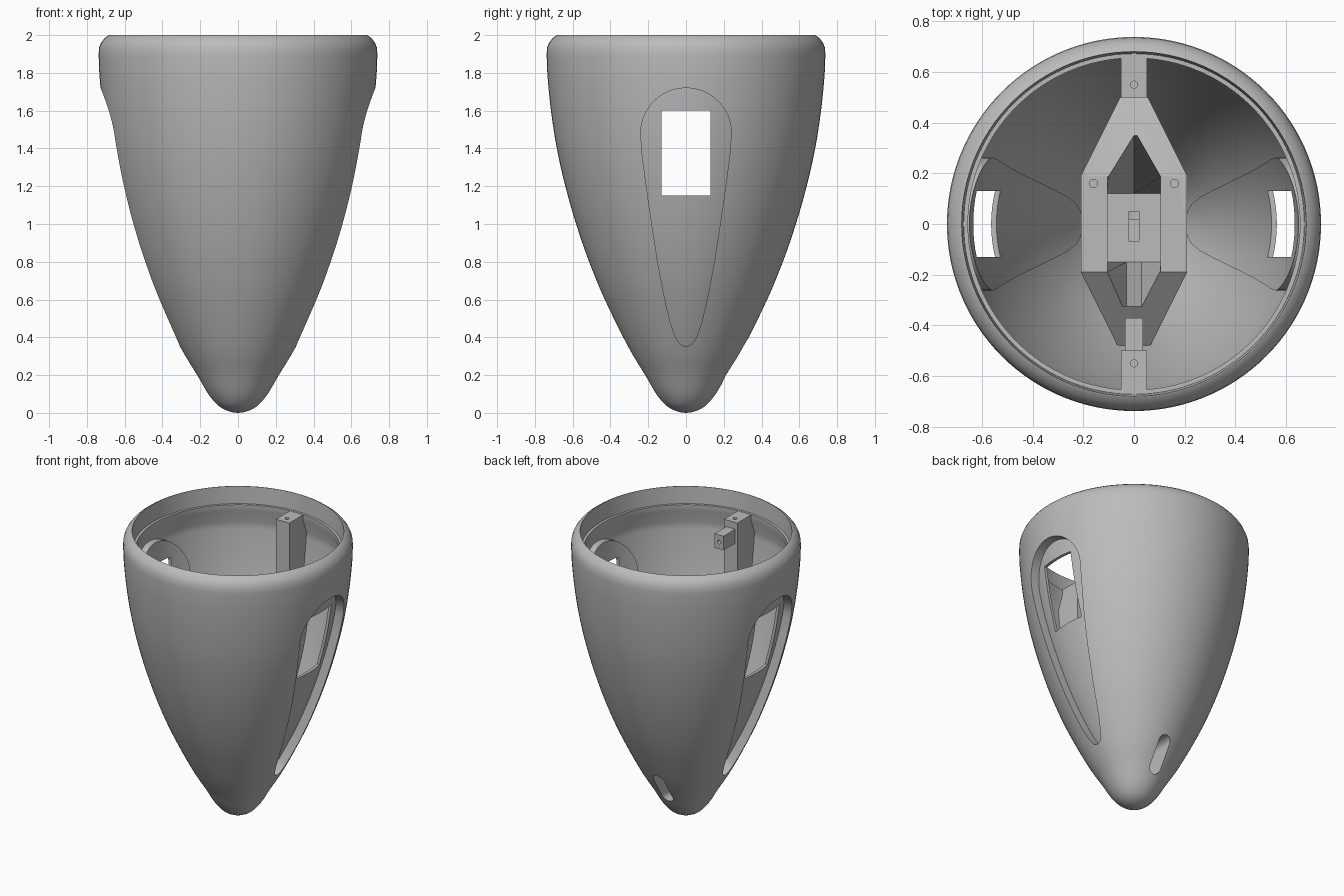
import bpy, bmesh, math
from mathutils import Vector

cube = bpy.data.objects.get("Cube")
if cube:
    bpy.data.objects.remove(cube, do_unlink=True)

grey = bpy.data.materials.new("mid_grey")
grey.use_nodes = True
GREY = (0.5, 0.5, 0.5, 1)
grey.diffuse_color = GREY
grey.node_tree.nodes["Principled BSDF"].inputs["Base Color"].default_value = GREY


def add(name, bm):
    bmesh.ops.recalc_face_normals(bm, faces=bm.faces)
    mesh = bpy.data.meshes.new(name)
    bm.to_mesh(mesh)
    bm.free()
    mesh.materials.append(grey)
    ob = bpy.data.objects.new(name, mesh)
    bpy.context.collection.objects.link(ob)
    return ob


def loft(name, low, high):
    """Closed solid between two rings of points."""
    bm = bmesh.new()
    a = [bm.verts.new(p) for p in low]
    b = [bm.verts.new(p) for p in high]
    bm.faces.new(a)
    bm.faces.new(b)
    for i in range(len(a)):
        j = (i + 1) % len(a)
        bm.faces.new((a[i], a[j], b[j], b[i]))
    return add(name, bm)


def prism(name, pts, axis, lo, hi):
    """Extrude a 2D outline along x, y or z."""
    def place(p, d):
        c = list(p)
        c.insert("xyz".index(axis), d)
        return c
    return loft(name, [place(p, lo) for p in pts], [place(p, hi) for p in pts])


def box(name, x, y, z):
    return prism(name, [(x[0], y[0]), (x[1], y[0]), (x[1], y[1]), (x[0], y[1])], "z", *z)


def circle(cx, cy, r, n=20):
    return [(cx + r * math.cos(2 * math.pi * i / n), cy + r * math.sin(2 * math.pi * i / n)) for i in range(n)]


def revolve(name, profile, n=120):
    """Solid of revolution; profile runs from the bottom pole upward."""
    bm = bmesh.new()
    pole = bm.verts.new((0, 0, profile[0][1]))
    prev = None
    for r, z in profile[1:]:
        ring = [bm.verts.new((x, y, z)) for x, y in circle(0, 0, r, n)]
        for i in range(n):
            j = (i + 1) % n
            if prev:
                bm.faces.new((prev[i], prev[j], ring[j], ring[i]))
            else:
                bm.faces.new((pole, ring[j], ring[i]))
        prev = ring
    bm.faces.new(prev)
    return add(name, bm)


def boolean(target, tool, op="DIFFERENCE", keep=False):
    mod = target.modifiers.new("cut", "BOOLEAN")
    mod.operation, mod.solver, mod.object = op, "EXACT", tool
    bpy.context.view_layer.objects.active = target
    bpy.ops.object.modifier_apply(modifier=mod.name)
    if not keep:
        bpy.data.objects.remove(tool, do_unlink=True)


# Outer wall profile, smoothed
key = [(0, 0), (.085, .025), (.15, .09), (.216, .2), (.306, .35), (.43, .6), (.513, .8), (.582, 1),
       (.639, 1.2), (.684, 1.4), (.715, 1.6), (.733, 1.78), (.738, 1.9)]


def smooth(pts, steps=4):
    p = [Vector(q) for q in pts]
    p = [Vector((-p[1].x, p[1].y))] + p + [2 * p[-1] - p[-2]]
    out = []
    for a, b, c, d in zip(p, p[1:], p[2:], p[3:]):
        for k in range(steps):
            t = k / steps
            out.append(.5 * (2 * b + (c - a) * t + (2 * a - 5 * b + 4 * c - d) * t * t
                             + (3 * b - a - 3 * c + d) * t ** 3))
    return out + [p[-2]]


wall = smooth(key)


def inset(d, top=2.1):
    """Wall profile moved inward by d and carried straight up to top."""
    out = [(0, d)]
    for a, b, c in zip(wall, wall[1:], wall[2:]):
        t = (c - a).normalized()
        q = b + d * Vector((-t.y, t.x))
        if q.x > out[-1][0] and q.y > out[-1][1]:
            out.append((q.x, q.y))
    return out + [(out[-1][0], top)]


def teardrop(grow):
    half = [(.03, .362), (.055, .4), (.082, .475), (.112, .6), (.15, .8), (.181, 1), (.21, 1.2), (.232, 1.37)]
    right = [(0, .35 - grow)] + [(w + grow, z - grow * .3) for w, z in half]
    arch = [((.24 + grow) * math.cos(math.pi * i / 24), 1.48 + (.24 + grow) * math.sin(math.pi * i / 24))
            for i in range(25)]
    return right + arch + [(-w, z) for w, z in reversed(right[1:])]


# Cavity, with the backs of the two side scoops bulging into it
lip = [(.655, 1.84), (.655, 1.88), (.672, 1.88), (.68, 2), (.68, 2.1)]
cavity = revolve("cavity", [p for p in inset(.035) if p[1] < 1.76] + lip)
for s in (-1, 1):
    bulge = prism("bulge", teardrop(.022), "x", s * .08, s * .9)
    boolean(bulge, revolve("bulge_core", inset(.08)))
    boolean(cavity, bulge)

# Shell with rounded rim, scoops, windows and rear slot
rim = [(.735, 1.935), (.725, 1.96), (.708, 1.982), (.69, 1.996), (.683, 2)]
shell = revolve("shell", [tuple(p) for p in wall] + rim)
boolean(shell, cavity)
for s in (-1, 1):
    recess = prism("recess", teardrop(0), "x", s * .08, s * .9)
    boolean(recess, revolve("recess_core", inset(.06)))
    boolean(shell, recess)
    boolean(shell, box("window", sorted((s * .4, s * .9)), (-.13, .13), (1.15, 1.6)))


def slot():
    r, low, high = .045, .205, .345
    pts = [(x, z + (high if z > 0 else low)) for x, z in circle(0, 0, r, 24) if abs(z) > 1e-6]
    return prism("slot", pts, "y", .02, .6)


boolean(shell, slot())

# Central mounting frame: sloped hexagonal block with a tapered well
frame = prism("mounting_frame", [(-.5, .1), (.5, .1), (.5, .95), (.19, 1.05), (-.19, 1.05), (-.5, .8)],
              "x", -.3, .3)
hexagon = [(.05, .51), (.21, .19), (.21, -.19), (.05, -.51), (-.05, -.51), (-.21, -.19), (-.21, .19), (-.05, .51)]
boolean(frame, prism("outline", hexagon, "z", 0, 1.2), "INTERSECT")
boolean(frame, revolve("frame_limit", inset(.015)), "INTERSECT")
opening = [(0, .38), (-.105, .19), (-.105, -.19), (-.03, -.37), (.03, -.37), (.105, -.19), (.105, .19)]
floor = [(x, max(-.15, min(.12, y))) for x, y in opening]
boolean(frame, loft("well", [(x, y, .4) for x, y in floor], [(x, y, 1.08) for x, y in opening]))
boolean(frame, box("wire_hole", (-.02, .02), (-.07, .05), (.25, .5)))
boolean(frame, slot())
for s in (-1, 1):
    boolean(frame, prism("screw_hole", circle(s * .16, .16, .016), "z", .9, 1.2))

# Front and back posts standing against the wall
posts = []
for name, s in (("front_post", -1), ("back_post", 1)):
    post = box(name, (-.052, .052), sorted((s * .5, s * .75)), (.6, 1.878))
    boolean(post, revolve("post_limit", inset(.015)), "INTERSECT")
    boolean(post, prism("screw_hole", circle(0, s * .55, .014), "z", 1.75, 2))
    posts.append(post)

# Small bracket on the front post
bracket = box("front_bracket", (-.035, .035), (-.51, -.37), (1.73, 1.83))
boolean(bracket, prism("screw_hole", circle(0, 1.78, .014), "y", -.45, -.3))

for ob in [shell, frame, bracket] + posts:
    bpy.ops.object.select_all(action="DESELECT")
    ob.select_set(True)
    bpy.context.view_layer.objects.active = ob
    bpy.ops.object.shade_smooth_by_angle(angle=math.radians(28))
